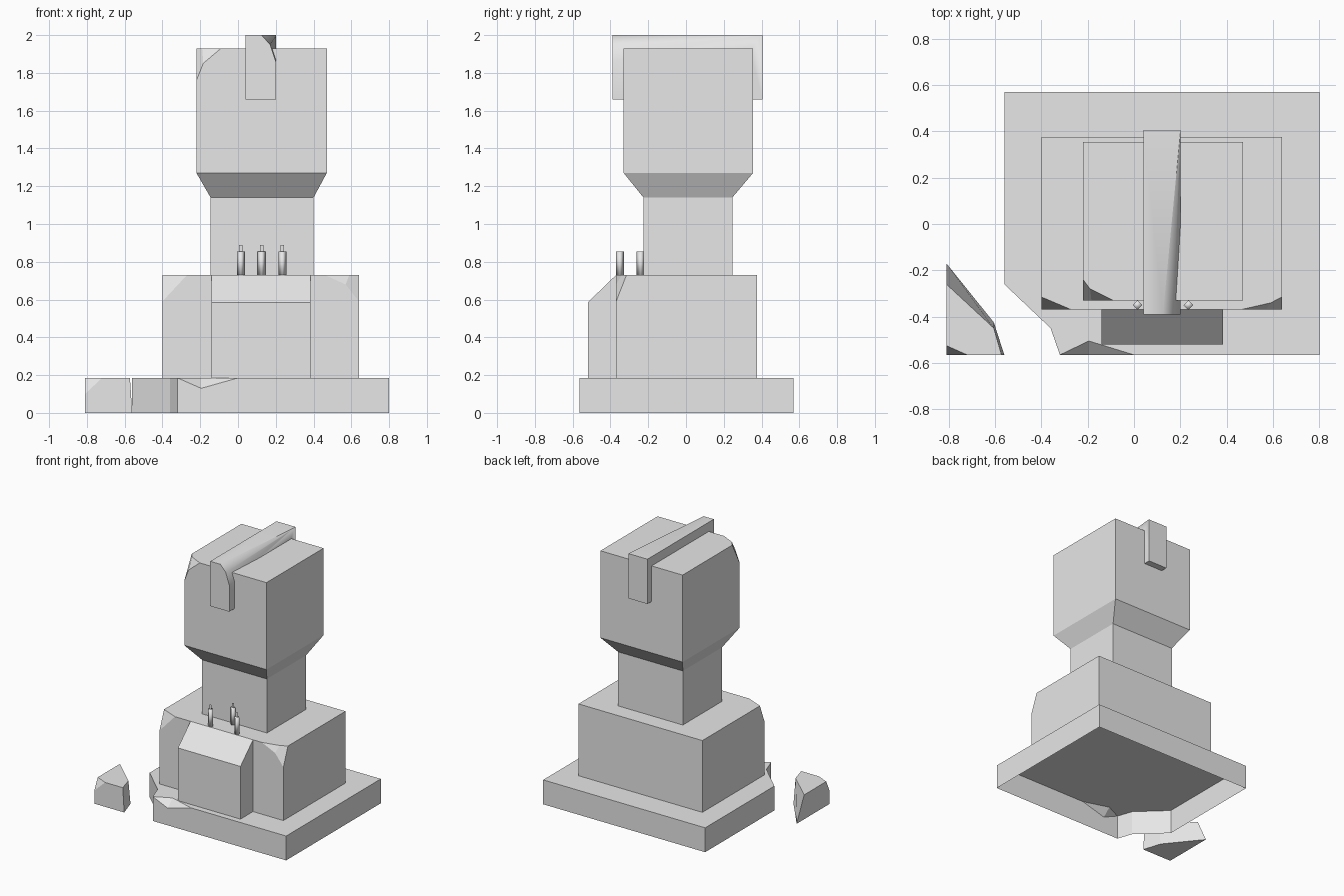
import bpy, bmesh, math
from mathutils import Vector

if "Cube" in bpy.data.objects:
    bpy.data.objects.remove(bpy.data.objects["Cube"], do_unlink=True)

stone = bpy.data.materials.new("grey_stone")
stone.use_nodes = True
stone.diffuse_color = (0.8, 0.8, 0.8, 1)
stone.node_tree.nodes["Principled BSDF"].inputs["Base Color"].default_value = (0.8, 0.8, 0.8, 1)


def finish(bm, name, smooth=None):
    mesh = bpy.data.meshes.new(name)
    bm.to_mesh(mesh)
    bm.free()
    mesh.materials.append(stone)
    ob = bpy.data.objects.new(name, mesh)
    bpy.context.collection.objects.link(ob)
    if smooth:
        bpy.ops.object.select_all(action='DESELECT')
        ob.select_set(True)
        bpy.context.view_layer.objects.active = ob
        bpy.ops.object.shade_smooth_by_angle(angle=math.radians(smooth))
    return ob


def loft(rings, caps=True):
    """Join matching rings of points with quads, optionally capped."""
    bm = bmesh.new()
    loops = [[bm.verts.new(p) for p in ring] for ring in rings]
    for a, b in zip(loops, loops[1:]):
        for i in range(len(a)):
            j = (i + 1) % len(a)
            bm.faces.new((a[i], a[j], b[j], b[i]))
    if caps:
        bm.faces.new(loops[0][::-1])
        bm.faces.new(loops[-1])
    bmesh.ops.recalc_face_normals(bm, faces=bm.faces)
    return bm


def rect(x0, x1, y0, y1, z):
    return [(x0, y0, z), (x1, y0, z), (x1, y1, z), (x0, y1, z)]


def chip(bm, a, b, c, corner):
    """Slice off the given corner along the plane a-b-c and cap the cut."""
    a, b, c, corner = map(Vector, (a, b, c, corner))
    no = (b - a).cross(c - a).normalized()
    if no.dot(corner - a) < 0:
        no = -no
    res = bmesh.ops.bisect_plane(bm, geom=bm.verts[:] + bm.edges[:] + bm.faces[:],
                                 plane_co=a, plane_no=no, clear_outer=True)
    edges = [e for e in res["geom_cut"] if isinstance(e, bmesh.types.BMEdge) and e.is_boundary]
    bmesh.ops.holes_fill(bm, edges=edges)
    bmesh.ops.recalc_face_normals(bm, faces=bm.faces)


# Plinth: open-bottomed shell with a broken corner and a notched front edge
top = 0.185
bm = bmesh.new()
outline = [(0.80, -0.565), (0.80, 0.57), (-0.56, 0.57), (-0.56, -0.26),
           (-0.36, -0.45), (-0.32, -0.565)]
low = [bm.verts.new((x, y, 0)) for x, y in outline]
high = [bm.verts.new((x, y, top)) for x, y in outline]
for i in range(5):
    bm.faces.new((low[i], low[i + 1], high[i + 1], high[i]))
notch_end = bm.verts.new((0, -0.565, top))
notch_in = bm.verts.new((-0.195, -0.505, top))
notch_low = bm.verts.new((-0.195, -0.565, 0.13))
bm.faces.new((low[5], low[0], high[0], notch_end, notch_low, high[5]))
bm.faces.new(high + [notch_in, notch_end])
bm.faces.new((high[5], notch_low, notch_in))
bm.faces.new((notch_low, notch_end, notch_in))
finish(bm, "plinth")

# Lower block with chipped front corners
bm = loft([rect(-0.40, 0.64, -0.37, 0.375, z) for z in (top, 0.73)])
chip(bm, (-0.40, -0.37, 0.59), (-0.27, -0.37, 0.73), (-0.40, -0.315, 0.73), (-0.40, -0.37, 0.73))
right_corner = (0.64, -0.37, 0.73)
chip(bm, (0.46, -0.37, 0.73), (0.57, -0.37, 0.68), (0.57, -0.345, 0.73), right_corner)
chip(bm, (0.57, -0.37, 0.68), (0.64, -0.37, 0.59), (0.64, -0.315, 0.73), right_corner)
finish(bm, "lower_block")

# Front ledge with a sloped top
side = [(-0.37, top), (-0.52, top), (-0.52, 0.585), (-0.37, 0.73)]
finish(loft([[(x, y, z) for y, z in side] for x in (-0.14, 0.385)]), "front_ledge")

# Column flaring into the head, one head corner chipped
head = (-0.22, 0.47, -0.33, 0.355)
neck = (-0.145, 0.40, -0.225, 0.245)
bm = loft([rect(*neck, 0.73), rect(*neck, 1.14), rect(*head, 1.27), rect(*head, 1.93)])
head_corner = (-0.22, -0.33, 1.93)
chip(bm, (-0.22, -0.33, 1.82), (-0.09, -0.33, 1.93), (-0.19, -0.28, 1.93), head_corner)
chip(bm, (-0.22, -0.33, 1.76), (-0.18, -0.33, 1.86), (-0.22, -0.24, 1.93), head_corner)
finish(bm, "column_and_head")

# Crest running over the head, worn along one edge
bm = bmesh.new()
side = [(-0.39, 1.66), (-0.39, 2.0), (0.405, 2.0), (0.405, 1.66),
        (0.34, 1.66), (0.34, 1.91), (-0.32, 1.91), (-0.32, 1.66)]
bm.free()
bm = loft([[(x, y, z) for y, z in side] for x in (0.04, 0.20)])
crest_corner = (0.20, -0.39, 2.0)
chip(bm, (0.125, -0.39, 2.0), (0.17, -0.39, 1.95), (0.20, 0.39, 2.0), crest_corner)
chip(bm, (0.17, -0.39, 1.95), (0.20, -0.39, 1.86), (0.20, 0.36, 2.0), crest_corner)
finish(bm, "crest", 50)

# Candles with flat wicks
for i, (x, y) in enumerate([(0.015, -0.35), (0.125, -0.24), (0.235, -0.35)]):
    r = 0.021
    ring = [(x + r, y), (x, y + r), (x - r, y), (x, y - r)]
    finish(loft([[(u, v, z) for u, v in ring] for z in (0.725, 0.855)]), f"candle_{i + 1}", 95)
    bm = bmesh.new()
    bm.faces.new([bm.verts.new((x + dx, y, z)) for dx, z in
                  ((-0.009, 0.855), (0.009, 0.855), (0.009, 0.89), (-0.009, 0.89))])
    finish(bm, f"wick_{i + 1}")

# Broken-off plinth corner lying beside it
bottom = [(-0.81, -0.17), (-0.605, -0.425), (-0.56, -0.565), (-0.81, -0.565)]
upper = [(-0.81, -0.26), (-0.605, -0.45), (-0.572, -0.565), (-0.81, -0.565)]
bm = loft([[(x, y, 0) for x, y in bottom], [(x, y, top) for x, y in upper]])
chip(bm, (-0.81, -0.565, 0.10), (-0.72, -0.565, top), (-0.81, -0.525, top), (-0.81, -0.565, top))
finish(bm, "broken_corner")
